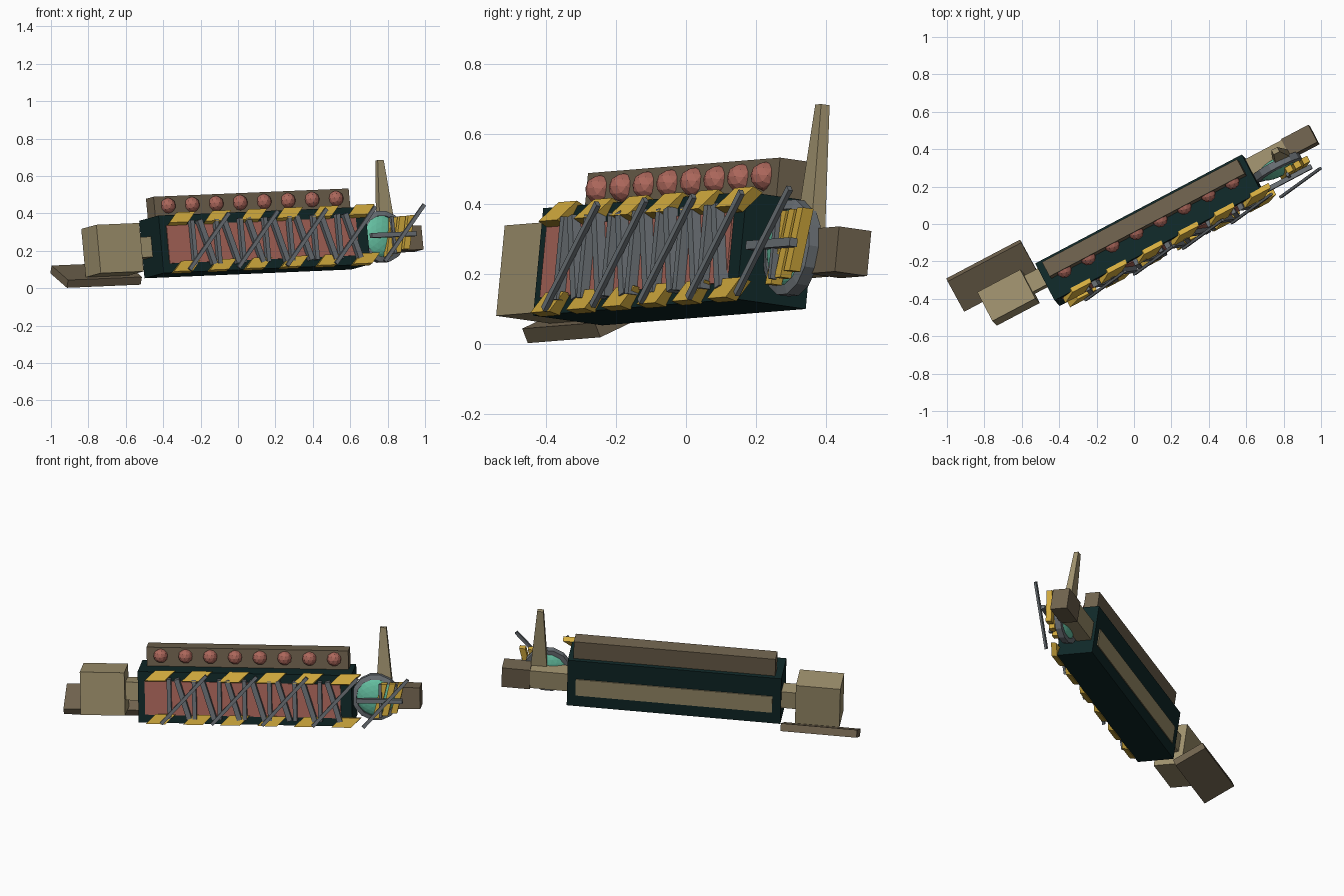
import bpy, bmesh, math
from mathutils import Matrix, Vector

if "Cube" in bpy.data.objects:
    bpy.data.objects.remove(bpy.data.objects["Cube"])

# Local frame: x along the body, -y its decorated face, z up; then posed as a whole
POSE = (Matrix.Translation((0.09, -0.033, 0.244)) @ Matrix.Rotation(math.radians(27.8), 4, 'Z')
        @ Matrix.Rotation(math.radians(-2.15), 4, 'Y') @ Matrix.Rotation(math.radians(-7.2), 4, 'X'))


def material(name, r, g, b):
    lin = [((c / 255 + 0.055) / 1.055) ** 2.4 for c in (r, g, b)]
    m = bpy.data.materials.new(name)
    m.use_nodes = True
    m.diffuse_color = (*lin, 1)
    m.node_tree.nodes["Principled BSDF"].inputs["Base Color"].default_value = (*lin, 1)
    return m


DARK = material("dark green", 16, 40, 40)
TAN = material("tan", 160, 146, 110)
BROWN = material("brown", 112, 99, 78)
YELLOW = material("yellow", 212, 172, 62)
GREY = material("grey", 108, 114, 119)
SALMON = material("salmon", 172, 103, 91)
TEAL = material("teal", 100, 190, 160)


def finish(name, bm, mat, local=Matrix()):
    bmesh.ops.recalc_face_normals(bm, faces=bm.faces)
    me = bpy.data.meshes.new(name)
    bm.to_mesh(me)
    bm.free()
    me.materials.append(mat)
    ob = bpy.data.objects.new(name, me)
    bpy.context.collection.objects.link(ob)
    ob.matrix_world = POSE @ local
    return ob


def box(name, mat, center, size, tilt=0, shear=0, taper=(1, 1)):
    """Box with optional roll about x, x-shear with height and tapered top."""
    bm = bmesh.new()
    bmesh.ops.create_cube(bm, size=1)
    for v in bm.verts:
        if v.co.z > 0:
            v.co.x *= taper[0]
            v.co.y *= taper[1]
        v.co = Vector([p * s for p, s in zip(v.co, size)])
        v.co.x += shear * v.co.z
    return finish(name, bm, mat, Matrix.Translation(center)
                  @ Matrix.Rotation(math.radians(tilt), 4, 'X'))


def span(name, mat, xs, ys, zs):
    """Box given by its extents."""
    return box(name, mat, [sum(r) / 2 for r in (xs, ys, zs)], [r[1] - r[0] for r in (xs, ys, zs)])


def rod(name, mat, p, q, width, depth):
    """Square rod between two points."""
    p, q = Vector(p), Vector(q)
    d = q - p
    bm = bmesh.new()
    bmesh.ops.create_cube(bm, size=1)
    bmesh.ops.scale(bm, vec=(width, depth, d.length), verts=bm.verts)
    turn = Matrix.Rotation(math.atan2(d.x, d.z), 4, 'Y')
    return finish(name, bm, mat, Matrix.Translation((p + q) / 2) @ turn)


# Body with its panels
span("body", DARK, (-0.625, 0.625), (-0.1125, 0.1125), (-0.155, 0.155))
span("front_panel", SALMON, (-0.585, 0.56), (-0.118, -0.11), (-0.105, 0.1))
span("back_panel", TAN, (-0.575, 0.575), (0.11, 0.118), (-0.08, 0.03))

# Top rail with a row of beads
span("top_rail", BROWN, (-0.585, 0.595), (0.0, 0.088), (0.15, 0.269))
for i in range(8):
    bm = bmesh.new()
    bmesh.ops.create_icosphere(bm, subdivisions=2, radius=0.042)
    finish(f"rail_bead_{i + 1}", bm, SALMON, Matrix.Translation((-0.503 + 0.145 * i, 0, 0.218)))

# Rear block, its link and the tilted foot plate
span("rear_link", TAN, (-0.75, -0.62), (-0.005, 0.095), (-0.055, 0.055))
span("rear_block", TAN, (-0.972, -0.712), (-0.051, 0.125), (-0.135, 0.126))
box("foot_plate", BROWN, (-0.87, 0.197, -0.118), (0.446, 0.2, 0.045), tilt=30)

# Nose link, nose block and upright fin
span("nose_link", TAN, (0.62, 0.85), (0.002, 0.095), (-0.07, 0.048))
span("nose_block", BROWN, (0.845, 1.01), (-0.005, 0.1), (-0.076, 0.054))
box("upright_fin", TAN, (0.803, 0.012, 0.228), (0.095, 0.046, 0.374), taper=(0.38, 0.6))

# Round lens: ring and dome
LENS = Matrix.Translation((0.755, -0.02, 0)) @ Matrix.Rotation(math.radians(90), 4, 'X')
bm = bmesh.new()
SIDES = 14
rings = []
for radius, depth in ((0.14, -0.022), (0.14, 0.016), (0.112, 0.024), (0.112, -0.022)):
    rings.append([bm.verts.new((radius * math.cos(t), radius * math.sin(t), depth))
                  for t in (math.tau * k / SIDES for k in range(SIDES))])
for r in range(4):
    a, b = rings[r], rings[(r + 1) % 4]
    for k in range(SIDES):
        n = (k + 1) % SIDES
        bm.faces.new((a[k], a[n], b[n], b[k]))
finish("lens_ring", bm, GREY, LENS)
bm = bmesh.new()
bmesh.ops.create_icosphere(bm, subdivisions=3, radius=0.116)
bmesh.ops.scale(bm, vec=(1, 1, 0.42), verts=bm.verts)
finish("lens_dome", bm, TEAL, LENS)

# Cross bars and slanted yellow slats before the lens
rod("lens_cross_bar", GREY, (0.65, -0.1, 0), (0.92, -0.1, 0), 0.025, 0.025)
rod("lens_upright_bar", GREY, (0.79, -0.09, -0.1), (0.79, -0.09, 0.1), 0.016, 0.02)
for i in range(3):
    box(f"lens_slat_{i + 1}", YELLOW, (0.785 + 0.052 * i, -0.068, -0.008 + 0.01 * i),
        (0.036, 0.035, 0.21 - 0.015 * i), shear=0.25)

# Truss of upright and leaning struts over the front panel
for i in range(7):
    x = -0.44 + 0.147 * i
    rod(f"upright_strut_{i + 1}", GREY, (x, -0.125, -0.12), (x, -0.125, 0.12), 0.024, 0.04)
    rod(f"leaning_strut_{i + 1}", GREY, (x + 0.115, -0.125, -0.12), (x + 0.045, -0.125, 0.12), 0.03, 0.04)

# Long diagonal rods
for i in range(5):
    x = -0.487 + 0.295 * i
    rod(f"diagonal_rod_{i + 1}", GREY, (x, -0.152, -0.147), (x + 0.268, -0.148, 0.148), 0.02, 0.014)

# Slanted yellow plates along the upper and lower edges
for i in range(6):
    x = -0.493 + 0.217 * i
    box(f"upper_plate_{i + 1}", YELLOW, (x, -0.118, 0.132), (0.115, 0.034, 0.062), tilt=-25, shear=1.0)
    box(f"lower_plate_{i + 1}", YELLOW, (x, -0.122, -0.128), (0.115, 0.036, 0.058), tilt=-12, shear=1.0)
